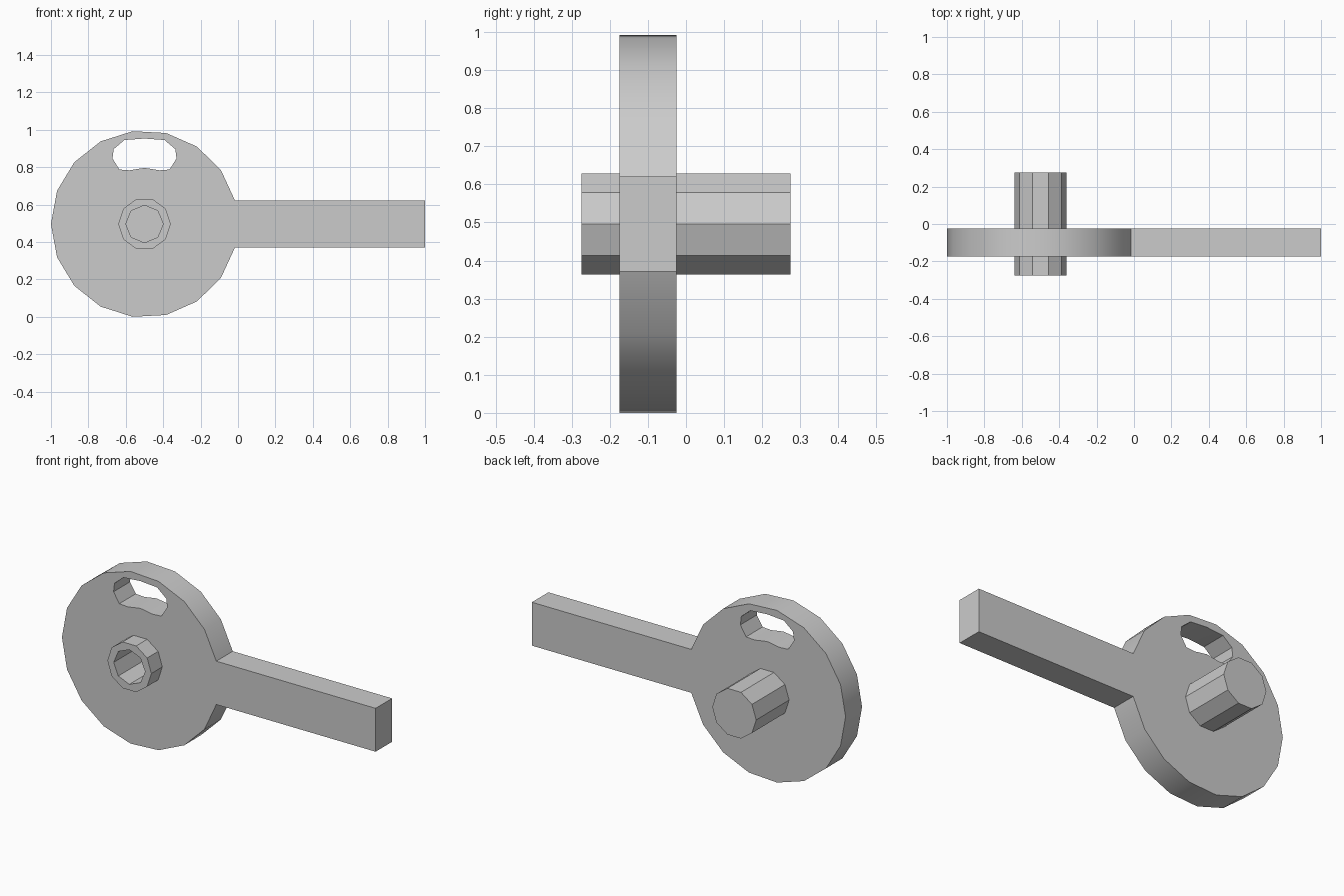
import bpy
import bmesh
from math import sin, cos, pi, asin, radians

cube = bpy.data.objects.get("Cube")
if cube:
    bpy.data.objects.remove(cube, do_unlink=True)

CX, CZ = -0.5, 0.496          # centre of the round head
RADIUS, HALF_BAR = 0.5, 0.125
FRONT, BACK = -0.175, -0.025  # plate faces

grey = bpy.data.materials.new("plain grey")
grey.use_nodes = True
colour = (0.6, 0.6, 0.6, 1)
grey.diffuse_color = colour
grey.node_tree.nodes["Principled BSDF"].inputs["Base Color"].default_value = colour


def prism(name, outline, y0, y1):
    """Extrude an (x, z) outline, given around the head centre, along y."""
    bm = bmesh.new()
    face = bm.faces.new([bm.verts.new((CX + x, y0, CZ + z)) for x, z in outline])
    moved = bmesh.ops.extrude_face_region(bm, geom=[face])["geom"]
    verts = [v for v in moved if isinstance(v, bmesh.types.BMVert)]
    bmesh.ops.translate(bm, verts=verts, vec=(0, y1 - y0, 0))
    bmesh.ops.recalc_face_normals(bm, faces=bm.faces)
    mesh = bpy.data.meshes.new(name)
    bm.to_mesh(mesh)
    bm.free()
    mesh.materials.append(grey)
    obj = bpy.data.objects.new(name, mesh)
    bpy.context.collection.objects.link(obj)
    return obj


def ring(radius, sides):
    return [(radius * cos(2 * pi * i / sides), radius * sin(2 * pi * i / sides))
            for i in range(sides)]


def activate(obj):
    bpy.ops.object.select_all(action='DESELECT')
    obj.select_set(True)
    bpy.context.view_layer.objects.active = obj


def cut(obj, cutter):
    activate(obj)
    mod = obj.modifiers.new("cut", 'BOOLEAN')
    mod.operation = 'DIFFERENCE'
    mod.solver = 'EXACT'
    mod.object = cutter
    bpy.ops.object.modifier_apply(modifier=mod.name)
    bpy.data.objects.remove(cutter, do_unlink=True)


# Round head and straight bar as one plate
start = asin(HALF_BAR / RADIUS)
arc = 16
angles = [start + (2 * pi - 2 * start) * i / arc for i in range(arc + 1)]
outline = [(RADIUS * cos(a), RADIUS * sin(a)) for a in angles]
outline += [(1.5, -HALF_BAR), (1.5, HALF_BAR)]
plate = prism("head_and_bar", outline, FRONT, BACK)

# Curved slot near the top of the head
half = [(0.107, 0.449), (0.165, 0.4), (0.171, 0.35), (0.134, 0.291), (0.08, 0.287)]
slot = [(0, 0.457)] + half + [(0, 0.3)] + [(-x, z) for x, z in reversed(half)]
cut(plate, prism("slot_cutter", slot, -0.4, 0.2))
cut(plate, prism("hub_clearance_cutter", ring(0.118, 10), -0.4, 0.2))

# Hub through the head, with a blind socket in its front
hub = prism("hub", ring(0.14, 10), -0.275, 0.275)
cut(hub, prism("socket_cutter", ring(0.1, 8), -0.4, 0.175))

for part in (plate, hub):
    activate(part)
    bpy.ops.object.shade_smooth_by_angle(angle=radians(30))
